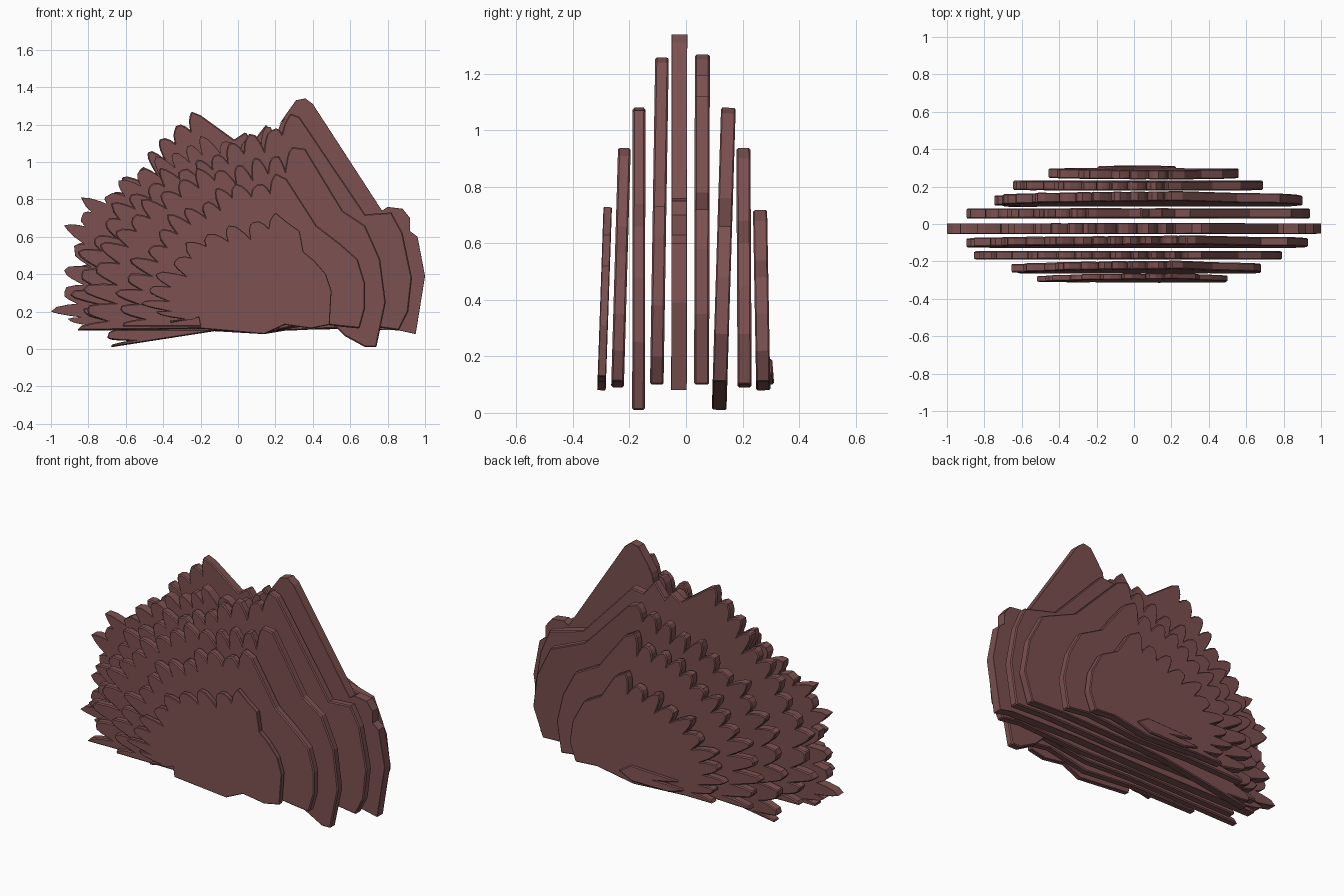
import bpy, bmesh, random
from mathutils import Vector

random.seed(7)
ROOT = Vector((0.35, 0.12))      # point all the feathered teeth radiate from

mat = bpy.data.materials.new("dull_red")
mat.diffuse_color = (0.2, 0.08, 0.08, 1)


def feathered(envelope, spacing=0.105):
    """Turn a smooth envelope into rounded feather tips with notches between."""
    env = [Vector(p) for p in envelope]
    tips = [env[0]]
    for a, b in zip(env, env[1:]):
        n = max(1, round((b - a).length / spacing))
        for k in range(1, n + 1):
            t = a.lerp(b, k / n)
            if k < n:
                t = t.lerp(ROOT, random.uniform(0.0, 0.05))
            tips.append(t)
    pts = [tips[0]]
    for a, b in zip(tips, tips[1:]):
        step = b - a
        inward = (ROOT - a.lerp(b, 0.5)).normalized()
        depth = random.uniform(0.06, 0.1)
        # low-lying feathers are separated by deeper slits
        if a.y < 0.45 and a.x < 0:
            depth *= 1.5
        pts += [a + step * 0.25 + inward * 0.012,
                a + step * 0.42 + inward * depth * 0.6,
                a + step * 0.50 + inward * depth,
                a + step * 0.66 + inward * depth * 0.45,
                a + step * 0.80 + inward * 0.015,
                b]
    return pts


def plate(name, y_low, y_high, thick, envelope, smooth_edge):
    """Flat upright plate: feathered left and top edge, plain right and bottom."""
    pts = feathered(envelope) + [Vector(p) for p in smooth_edge]
    top = max(p.y for p in pts)
    bm = bmesh.new()
    verts = [bm.verts.new((p.x, y_low + (y_high - y_low) * p.y / top, p.y)) for p in pts]
    bm.faces.new(verts)
    bmesh.ops.recalc_face_normals(bm, faces=bm.faces)
    me = bpy.data.meshes.new(name)
    bm.to_mesh(me)
    bm.free()
    me.materials.append(mat)
    ob = bpy.data.objects.new(name, me)
    bpy.context.collection.objects.link(ob)
    solid = ob.modifiers.new("thickness", "SOLIDIFY")
    solid.thickness = thick
    solid.offset = 0
    bev = ob.modifiers.new("soft_rim", "BEVEL")
    bev.width = 0.006
    bev.segments = 1
    bev.limit_method = 'ANGLE'
    bev.angle_limit = 1.2
    return ob


# front plates, outermost first
plate("front_outer_plate", -0.302, -0.277, 0.03,
      [(-0.36, 0.14), (-0.52, 0.24), (-0.44, 0.40), (-0.28, 0.57), (-0.05, 0.66), (0.20, 0.73)],
      [(0.26, 0.68), (0.33, 0.63), (0.35, 0.52), (0.41, 0.47), (0.47, 0.40), (0.50, 0.31),
       (0.49, 0.13), (0.39, 0.11), (0.25, 0.13), (0.14, 0.08), (-0.20, 0.11), (-0.21, 0.17)])

plate("front_third_plate", -0.245, -0.218, 0.045,
      [(-0.62, 0.12), (-0.66, 0.30), (-0.58, 0.48), (-0.38, 0.72), (-0.12, 0.86), (0.20, 0.94)],
      [(0.26, 0.91), (0.42, 0.66), (0.55, 0.56), (0.64, 0.48), (0.68, 0.35), (0.68, 0.22),
       (0.65, 0.11), (0.55, 0.12), (0.40, 0.14), (0.15, 0.09), (-0.20, 0.12)])

plate("front_second_plate", -0.168, -0.166, 0.045,
      [(-0.86, 0.10), (-0.83, 0.32), (-0.74, 0.56), (-0.52, 0.80), (-0.22, 0.97), (0.29, 1.08)],
      [(0.36, 1.07), (0.56, 0.74), (0.68, 0.66), (0.76, 0.48), (0.79, 0.25), (0.74, 0.01),
       (0.68, 0.01), (0.57, 0.07), (0.50, 0.14), (0.20, 0.10), (-0.10, 0.11)])

plate("front_inner_plate", -0.105, -0.085, 0.048,
      [(-0.78, 0.10), (-0.90, 0.29), (-0.86, 0.52), (-0.68, 0.78), (-0.42, 0.97), (-0.05, 1.10),
       (0.28, 1.26)],
      [(0.33, 1.24), (0.68, 0.72), (0.82, 0.73), (0.88, 0.62), (0.93, 0.38), (0.91, 0.20),
       (0.86, 0.10), (0.72, 0.12), (0.30, 0.10), (-0.10, 0.11)])

# middle plate, the largest
plate("middle_plate", -0.025, -0.023, 0.055,
      [(-0.85, 0.10), (-1.00, 0.20), (-0.93, 0.42), (-0.93, 0.66), (-0.84, 0.81), (-0.64, 0.90),
       (-0.44, 1.03), (-0.20, 1.14), (0.15, 1.19), (0.24, 1.22)],
      [(0.22, 1.20), (0.26, 1.26), (0.31, 1.33), (0.36, 1.34), (0.40, 1.31), (0.77, 0.74),
       (0.80, 0.76), (0.88, 0.75), (0.92, 0.70), (0.92, 0.63), (0.96, 0.60), (1.00, 0.39),
       (0.95, 0.08), (0.86, 0.10), (0.40, 0.11), (0.00, 0.10)])

# back plates, innermost first
plate("back_inner_plate", 0.055, 0.058, 0.053,
      [(-0.80, 0.12), (-0.90, 0.30), (-0.88, 0.55), (-0.62, 0.92), (-0.42, 1.12), (-0.25, 1.27)],
      [(-0.20, 1.25), (-0.02, 1.12), (0.04, 1.16), (0.08, 1.11), (0.15, 1.20), (0.22, 1.11),
       (0.30, 1.12), (0.62, 0.78), (0.84, 0.72), (0.90, 0.58), (0.94, 0.35), (0.90, 0.10),
       (0.70, 0.11), (0.20, 0.10), (-0.20, 0.11)])

plate("back_second_plate", 0.117, 0.150, 0.052,
      [(-0.68, 0.01), (-0.70, 0.06), (-0.75, 0.30), (-0.70, 0.55), (-0.52, 0.80), (-0.22, 0.97),
       (0.20, 1.08)],
      [(0.26, 1.06), (0.55, 0.76), (0.78, 0.66), (0.87, 0.48), (0.90, 0.28), (0.84, 0.11),
       (0.60, 0.12), (0.10, 0.11), (-0.10, 0.10)])

plate("back_third_plate", 0.208, 0.203, 0.05,
      [(-0.58, 0.09), (-0.65, 0.28), (-0.58, 0.48), (-0.38, 0.70), (-0.12, 0.85), (0.18, 0.94)],
      [(0.25, 0.90), (0.42, 0.68), (0.57, 0.60), (0.65, 0.45), (0.69, 0.28), (0.66, 0.10),
       (0.50, 0.12), (0.15, 0.09), (-0.20, 0.10)])

plate("back_outer_plate", 0.275, 0.262, 0.05,
      [(-0.38, 0.10), (-0.46, 0.24), (-0.40, 0.40), (-0.24, 0.56), (-0.02, 0.65), (0.20, 0.72)],
      [(0.27, 0.68), (0.36, 0.54), (0.47, 0.48), (0.54, 0.35), (0.56, 0.22), (0.52, 0.11),
       (0.38, 0.12), (0.14, 0.08), (-0.20, 0.10)])

# small splint lying on the lower outside of the back plates
plate("back_splint", 0.305, 0.290, 0.03,
      [(-0.20, 0.13), (-0.16, 0.18)],
      [(0.15, 0.19), (0.23, 0.14), (0.14, 0.10), (-0.10, 0.10)])
